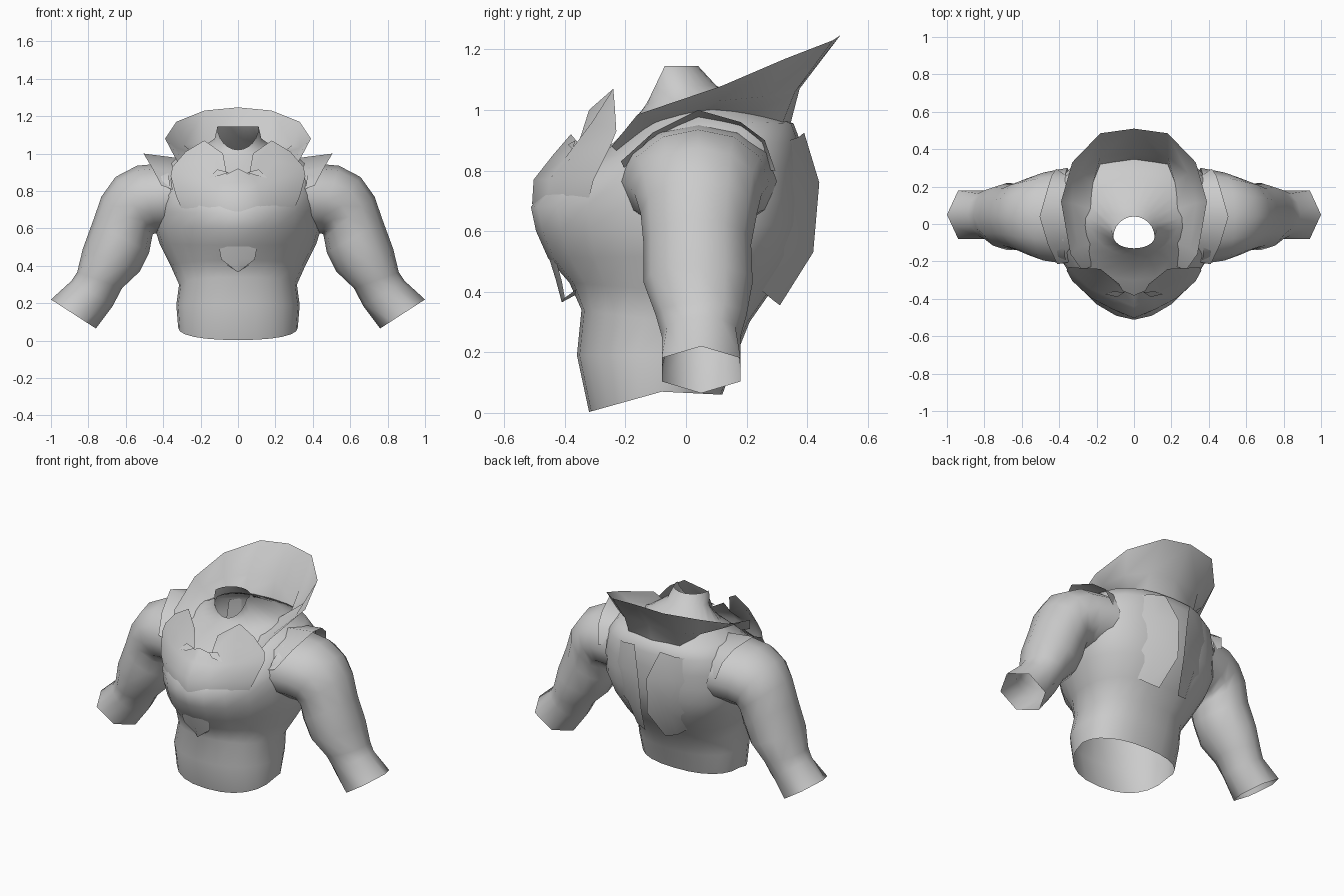
import bpy, bmesh, math
from mathutils import Vector

cloth = bpy.data.materials.new("light_grey_cloth")
cloth.diffuse_color = (0.6, 0.6, 0.6, 1)


def finish(name, grids, mirror=False, closed=False, angle=80):
    """Skin one or more grids of points and merge them into one smooth object."""
    bm = bmesh.new()
    for grid in grids:
        rows = [[bm.verts.new(p) for p in row] for row in grid]
        n = len(rows[0])
        for a, b in zip(rows, rows[1:]):
            for i in range(n if closed else n - 1):
                j = (i + 1) % n
                bm.faces.new((a[i], a[j], b[j], b[i]))
    if mirror:
        dup = bmesh.ops.duplicate(bm, geom=bm.verts[:] + bm.edges[:] + bm.faces[:])["geom"]
        for v in dup:
            if isinstance(v, bmesh.types.BMVert):
                v.co.x *= -1
        bmesh.ops.reverse_faces(bm, faces=[f for f in dup if isinstance(f, bmesh.types.BMFace)])
    bmesh.ops.remove_doubles(bm, verts=bm.verts, dist=0.0005)
    bmesh.ops.recalc_face_normals(bm, faces=bm.faces)
    me = bpy.data.meshes.new(name)
    bm.to_mesh(me)
    bm.free()
    me.materials.append(cloth)
    ob = bpy.data.objects.new(name, me)
    bpy.context.collection.objects.link(ob)
    bpy.ops.object.select_all(action='DESELECT')
    ob.select_set(True)
    bpy.context.view_layer.objects.active = ob
    bpy.ops.object.shade_smooth_by_angle(angle=math.radians(angle))
    return ob


def body_ring(w, front, side, back, pf, pb):
    """Egg-shaped ring; front, side and back are (y, z), pf and pb set the roundness."""
    ring = []
    for i in range(24):
        a = math.tau * i / 24
        c, s = math.cos(a), math.sin(a)
        p, end = (pb, back) if s > 0 else (pf, front)
        x = math.copysign(abs(c) ** (2 / p), c) * w
        t = abs(s) ** (2 / p)
        ring.append((x, side[0] + (end[0] - side[0]) * t, side[1] + (end[1] - side[1]) * t))
    return ring


# Torso: hem, waist, chest, shoulders and neck
finish("torso", [[body_ring(*r) for r in (
    (.32, (-.32, .003), (-.08, .07), (.12, .06), 2.3, 2.3),
    (.33, (-.36, .19), (-.08, .19), (.17, .20), 2.2, 2.3),
    (.315, (-.345, .34), (-.06, .30), (.21, .30), 2.1, 2.3),
    (.36, (-.385, .43), (.00, .40), (.28, .40), 1.9, 2.3),
    (.42, (-.455, .51), (.03, .52), (.35, .52), 1.8, 2.3),
    (.45, (-.495, .60), (.05, .62), (.375, .62), 1.75, 2.4),
    (.45, (-.512, .68), (.05, .70), (.385, .71), 1.75, 2.4),
    (.45, (-.455, .755), (.05, .80), (.385, .80), 1.85, 2.4),
    (.43, (-.30, .84), (.05, .90), (.38, .89), 2.1, 2.4),
    (.37, (-.23, .90), (.05, .965), (.355, .955), 2.1, 2.4),
    (.24, (-.17, .97), (.03, 1.0), (.25, 1.0), 2.0, 2.3),
    (.125, (-.145, 1.0), (-.03, 1.08), (.10, 1.08), 2.0, 2.0),
    (.11, (-.13, 1.02), (-.07, 1.145), (.04, 1.145), 2.0, 2.0))]], closed=True)

# Pointed tip at the lower centre of the chest, closed underneath
finish("chest_tip", [[[(0, -.455, .52), (.10, -.425, .49)], [(0, -.43, .44), (.09, -.41, .435)],
                      [(0, -.41, .365), (.02, -.40, .38)],
                      [(0, -.345, .40), (.08, -.345, .42)]]], mirror=True)


# Sleeves: rings through outer (x, z), inner (x, z) and front and back y
def sleeve_ring(outer, inner, y0, y1, hexagon=False):
    def point(a):
        u, v = math.cos(a), math.sin(a)
        if hexagon:
            v /= math.sin(math.radians(60))
        return Vector(((outer[0] + inner[0]) / 2 + (outer[0] - inner[0]) / 2 * u,
                       (y0 + y1) / 2 + (y1 - y0) / 2 * v,
                       (outer[1] + inner[1]) / 2 + (outer[1] - inner[1]) / 2 * u))
    pts = [point(math.tau * i / 12) for i in range(12)]
    if hexagon:
        for i in range(1, 12, 2):
            pts[i] = (pts[i - 1] + pts[(i + 1) % 12]) / 2
    return pts


finish("sleeves", [[sleeve_ring(*r) for r in (
    ((.38, .95), (.33, .58), -.215, .30),
    ((.54, .935), (.43, .575), -.195, .275),
    ((.655, .875), (.455, .57), -.17, .25),
    ((.73, .77), (.46, .55), -.15, .235),
    ((.775, .64), (.475, .47), -.14, .215),
    ((.83, .49), (.525, .37), -.14, .22),
    ((.86, .365), (.62, .28), -.10, .20),
    ((.89, .32), (.67, .185), -.08, .18),
    ((1.0, .22), (.76, .065), -.08, .18, True))]], mirror=True, closed=True)

# Flaring collar: inner neckline, middle fold and outer rim, front to back centre
collar_in = [(.20, -.22, .86), (.22, -.10, .955), (.23, .08, 1.0),
             (.22, .22, .985), (.18, .32, .96), (0, .345, .955)]
collar_mid = [(.25, -.235, .87), (.30, -.13, .97), (.33, .11, 1.03),
              (.29, .27, 1.045), (.18, .36, 1.06), (0, .375, 1.07)]
collar_out = [(.28, -.245, .88), (.34, -.16, .985), (.39, .12, 1.08),
              (.33, .33, 1.17), (.18, .485, 1.23), (0, .51, 1.247)]
finish("collar", [[collar_in, collar_mid, collar_out]], mirror=True)

# Front lapels: shared centre panel with a raised lobe on each side
centre = [[(0, -.508, .69), (.12, -.455, .69)],
          [(0, -.503, .77), (.12, -.453, .77)],
          [(0, -.44, .85), (.10, -.40, .84)],
          [(0, -.38, .92), (.06, -.355, .89)]]
lobe = [[(.12, -.455, .69), (.22, -.395, .69), (.295, -.325, .69)],
        [(.12, -.453, .77), (.23, -.395, .77), (.33, -.305, .77)],
        [(.10, -.40, .84), (.23, -.35, .87), (.36, -.25, .88)],
        [(.06, -.355, .89), (.20, -.31, .96), (.35, -.23, .93)],
        [(.08, -.32, 1.0), (.18, -.24, 1.07), (.28, -.235, 1.01)]]
finish("lapels", [centre, lobe], mirror=True)

# Small folded points at the lapel notch
finish("lapel_points", [[[(.05, -.365, .90), (.11, -.36, .915)],
                         [(.09, -.39, .885), (.155, -.375, .87)]]], mirror=True)

# Back flaps: free inner edge standing off the spine, outer edge sunk in the back
finish("back_flaps", [[
    [(.09, .39, .925), (.18, .372, .91), (.28, .31, .89)],
    [(.03, .44, .76), (.17, .395, .76), (.30, .31, .76)],
    [(.02, .42, .53), (.15, .37, .54), (.28, .28, .55)],
    [(.07, .31, .355), (.14, .29, .37), (.21, .23, .42)]]], mirror=True)

# Armhole flanges over the shoulders
flange_in = [(.33, -.20, .80), (.33, -.12, .90), (.31, .04, .975),
             (.33, .18, .945), (.35, .25, .89), (.36, .26, .80)]
flange_out = [(.41, -.215, .83), (.46, -.11, .925), (.505, .04, 1.0),
              (.465, .18, .96), (.44, .26, .90), (.415, .295, .80)]
finish("armhole_flanges", [[flange_in, flange_out]], mirror=True)
